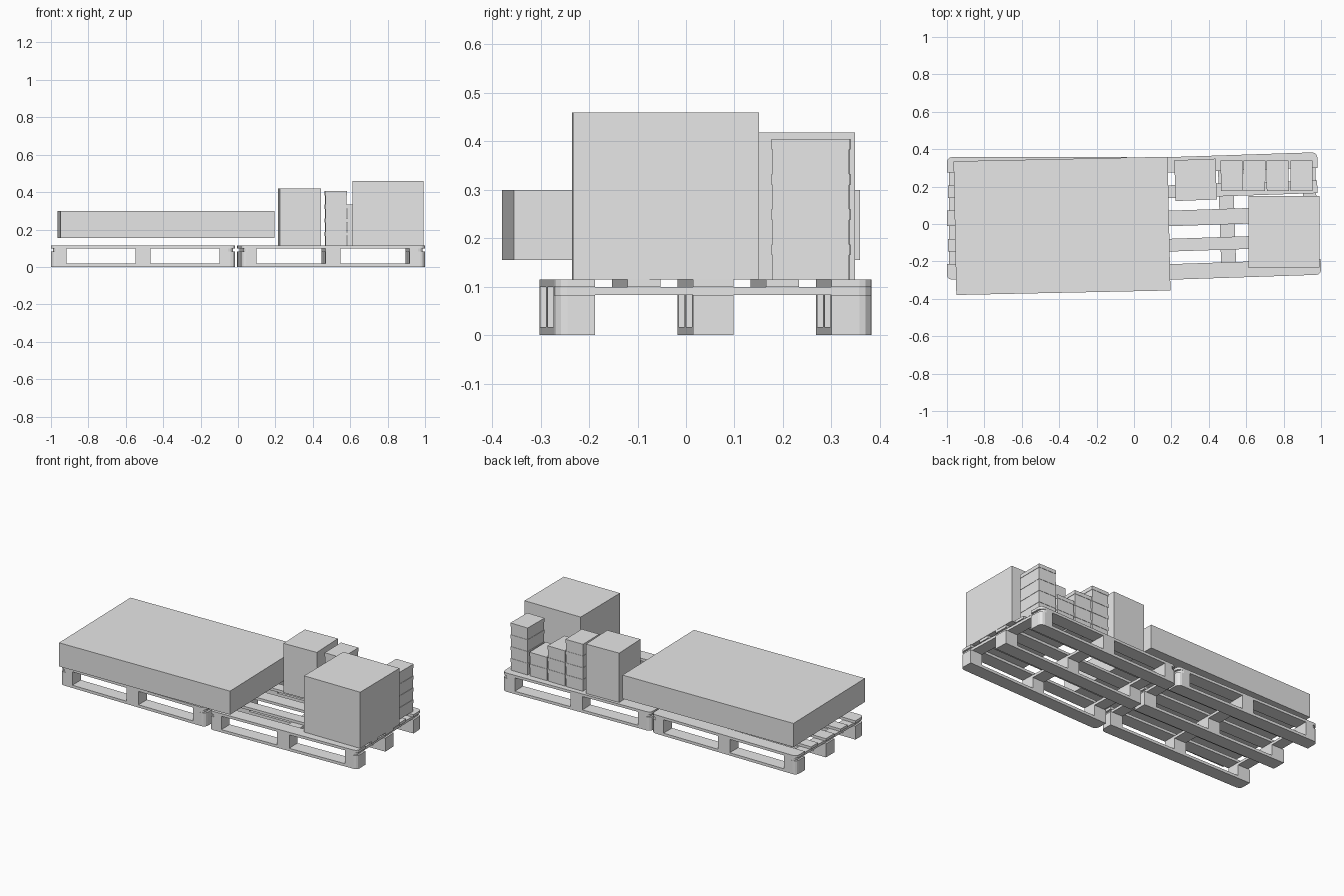
import bpy, bmesh, math
from mathutils import Matrix

if "Cube" in bpy.data.objects:
    bpy.data.objects.remove(bpy.data.objects["Cube"])

grey = bpy.data.materials.new("plain_grey")
grey.diffuse_color = (0.8, 0.8, 0.8, 1)
grey.use_nodes = True
grey.node_tree.nodes["Principled BSDF"].inputs["Base Color"].default_value = grey.diffuse_color


def add_box(bm, x0, x1, y0, y1, z0, z1, rounded=()):
    """Box between limits; rounded lists (sx, sy) corners whose upright edge is rounded."""
    m = Matrix.Translation(((x0 + x1) / 2, (y0 + y1) / 2, (z0 + z1) / 2))
    m = m @ Matrix.Diagonal((x1 - x0, y1 - y0, z1 - z0, 1))
    verts = bmesh.ops.create_cube(bm, size=1, matrix=m)["verts"]
    cx, cy = (x0 + x1) / 2, (y0 + y1) / 2
    picked = []
    for e in {e for v in verts for e in v.link_edges}:
        a, b = e.verts
        if abs(a.co.z - b.co.z) > 1e-5:
            corner = (1 if a.co.x > cx else -1, 1 if a.co.y > cy else -1)
            if corner in rounded:
                picked.append(e)
    if picked:
        bmesh.ops.bevel(bm, geom=picked, offset=0.026, segments=3,
                        profile=0.5, affect='EDGES')


def finish(name, bm, x=0, y=0, angle=0):
    mesh = bpy.data.meshes.new(name)
    bm.to_mesh(mesh)
    bm.free()
    mesh.materials.append(grey)
    ob = bpy.data.objects.new(name, mesh)
    ob.location = (x, y, 0)
    ob.rotation_euler.z = math.radians(angle)
    bpy.context.collection.objects.link(ob)
    return ob


L, W, B = 0.4925, 0.3275, 0.083      # pallet half length, half depth, board width
Z_SKID, Z_BLOCK, Z_CROSS, Z_TOP = 0.017, 0.083, 0.099, 0.115


def pallet(name, x, y, angle):
    bm = bmesh.new()
    rows = ((-1, -W, -W + B), (0, -B / 2, B / 2), (1, W - B, W))
    cols = ((-1, -L, -L + B), (0, -0.04, 0.04), (1, L - B, L))
    for sy, y0, y1 in rows:
        ends = ((-1, sy), (1, sy)) if sy else ()
        # bottom skid and top slat
        add_box(bm, -L, L, y0, y1, 0, Z_SKID, ends)
        add_box(bm, -L, L, y0, y1, Z_CROSS, Z_TOP, ends)
        # blocks
        for sx, x0, x1 in cols:
            add_box(bm, x0, x1, y0, y1, Z_SKID, Z_BLOCK, ((sx, sy),))
    # narrow slats between the wide ones
    for c in (-0.143, 0.143):
        add_box(bm, -L + 0.005, L - 0.005, c - 0.034, c + 0.034, Z_CROSS, Z_TOP)
    # cross boards
    for sx, x0, x1 in cols:
        corners = ((sx, 1), (sx, -1)) if sx else ()
        inset = 0.012 * sx
        add_box(bm, x0 - min(inset, 0), x1 - max(inset, 0), -W, W,
                Z_BLOCK, Z_CROSS, corners)
    finish(name, bm, x, y, angle)


pallet("left_pallet", -0.5075, 0.03, 0)
pallet("right_pallet", 0.4975, 0.04, 1.9)


def crate(name, x, y, sx, sy, z0, z1, angle=0):
    bm = bmesh.new()
    add_box(bm, -sx / 2, sx / 2, -sy / 2, sy / 2, z0, z1)
    finish(name, bm, x, y, angle)


# large cargo boxes
crate("wide_flat_box", -0.385, -0.01, 1.145, 0.715, 0.155, 0.30, 1.2)
crate("large_box", 0.802, -0.042, 0.38, 0.384, Z_TOP, 0.46, 0.3)
crate("medium_box", 0.329, 0.236, 0.22, 0.218, Z_TOP, 0.418, 2.2)


# stacks of small cartons, each with a shallow lid
H = 0.0725
stacks = ((0.523, 4, 0.8), (0.643, 3, -0.5), (0.768, 2, 0.6), (0.896, 4, -0.4))
for i, (x, count, angle) in enumerate(stacks):
    bm = bmesh.new()
    for k in range(count):
        z = Z_TOP + k * H
        add_box(bm, -0.057, 0.057, -0.079, 0.079, z, z + H - 0.022)
        add_box(bm, -0.059, 0.059, -0.081, 0.081, z + H - 0.022, z + H)
    finish(f"carton_stack_{i + 1}", bm, x, 0.258, angle)
